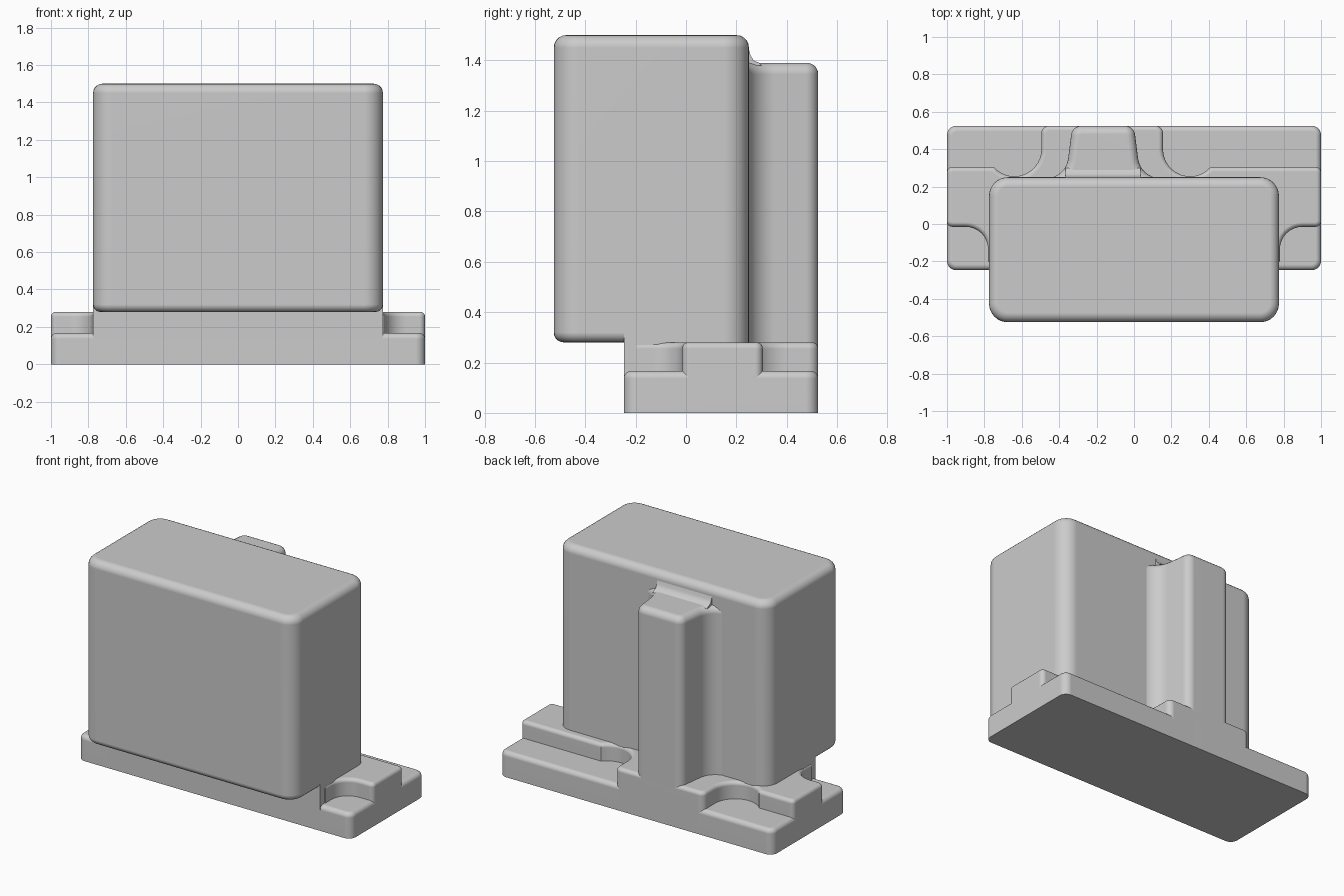
import bpy, bmesh
from math import cos, sin, radians
from mathutils import Vector, Matrix

cube = bpy.data.objects.get("Cube")
if cube:
    bpy.data.objects.remove(cube, do_unlink=True)

grey = bpy.data.materials.new("plain_grey")
grey.use_nodes = True
grey.diffuse_color = (0.6, 0.6, 0.6, 1)
grey.node_tree.nodes["Principled BSDF"].inputs["Base Color"].default_value = grey.diffuse_color


def rounded(points, steps=8):
    """Turn (x, y, radius) corners into a rounded outline."""
    out = []
    for i, (x, y, r) in enumerate(points):
        p = Vector((x, y))
        if r == 0:
            out.append(p)
            continue
        a = (Vector(points[i - 1][:2]) - p).normalized()
        b = (Vector(points[(i + 1) % len(points)][:2]) - p).normalized()
        half = a.angle(b) / 2
        sine = sin(half)
        centre = p + (a + b).normalized() * r / sine
        cut = r * cos(half) / sine
        start = (p + a * cut - centre).normalized()
        end = (p + b * cut - centre).normalized()
        for k in range(steps + 1):
            t = k / steps
            out.append(centre + start.slerp(end, t).normalized() * r)
    return out


def arc(cx, cy, r, a0, a1, steps=14):
    angles = [radians(a0 + (a1 - a0) * k / steps) for k in range(steps + 1)]
    return [(cx + r * cos(a), cy + r * sin(a), 0) for a in angles]


def prism(name, points, z0, z1, top=0, bottom=0, matrix=None):
    """Extrude an outline upward and round its top and bottom rims."""
    bm = bmesh.new()
    face = bm.faces.new([bm.verts.new((p.x, p.y, z0)) for p in rounded(points)])
    grown = bmesh.ops.extrude_face_region(bm, geom=[face], use_keep_orig=True)["geom"]
    bmesh.ops.translate(bm, vec=(0, 0, z1 - z0),
                        verts=[g for g in grown if isinstance(g, bmesh.types.BMVert)])
    bmesh.ops.recalc_face_normals(bm, faces=bm.faces)
    for z, width in ((z1, top), (z0, bottom)):
        if width:
            rim = [e for e in bm.edges if all(abs(v.co.z - z) < 1e-5 for v in e.verts)]
            bmesh.ops.bevel(bm, geom=rim, offset=width, segments=5, profile=0.5,
                            affect='EDGES', clamp_overlap=True)
    if matrix:
        bm.transform(matrix)
    mesh = bpy.data.meshes.new(name)
    bm.to_mesh(mesh)
    bm.free()
    mesh.materials.append(grey)
    obj = bpy.data.objects.new(name, mesh)
    bpy.context.collection.objects.link(obj)
    bpy.ops.object.select_all(action='DESELECT')
    obj.select_set(True)
    bpy.context.view_layer.objects.active = obj
    bpy.ops.object.shade_smooth_by_angle(angle=radians(35))
    obj.modifiers.new("flat_sides", 'WEIGHTED_NORMAL').keep_sharp = True


def block(x, y0, y1, front, back):
    return [(-x, y0, front), (x, y0, front), (x, y1, back), (-x, y1, back)]


FRONT, BACK, WALL = -0.247, 0.525, 0.25

# Flat base plate
prism("base_plate", block(1, FRONT, BACK, 0.05, 0.05), 0, 0.167, top=0.03)

# Raised step with rounded bites and a rear rib
step = [(-1, -0.015, 0.03), (-0.78, -0.015, 0.12), (-0.78, -0.2, 0),
        (0.78, -0.2, 0), (0.78, -0.015, 0.12), (1, -0.015, 0.03), (1, 0.305, 0.03)]
step += arc(0.3, 0.4, 0.145, -41, -180)
step += [(0.155, BACK, 0.04), (-0.495, BACK, 0.04)]
step += arc(-0.64, 0.4, 0.145, 0, -139)
step += [(-1, 0.305, 0.03)]
prism("raised_step", step, 0, 0.28, top=0.025)

# Neck under the housing, then the large rounded housing
prism("neck", block(0.775, FRONT, WALL, 0, 0.1), 0, 0.4)
prism("housing", block(0.775, -0.525, WALL, 0.1, 0.1), 0.28, 1.5, top=0.05, bottom=0.04)

# Rear column flaring into the housing
mid = -0.165
half = [(0.36, 0.15, 0), (0.36, 0.245, 0), (0.2, 0.245, 0.12), (0.165, BACK, 0.055)]
column = [(mid + x, y, r) for x, y, r in half]
column += [(mid - x, y, r) for x, y, r in reversed(half)]
prism("rear_column", column, 0, 1.39, top=0.045)

# Small cove blending the column top into the housing
cove = [(0.2, 1.38, 0), (0.3, 1.38, 0), (0.29, 1.39, 0), (0.268, 1.4, 0),
        (0.256, 1.42, 0), (0.248, 1.45, 0), (0.2, 1.45, 0)]
to_yz = Matrix(((0, 0, 1, mid), (1, 0, 0, 0), (0, 1, 0, 0), (0, 0, 0, 1)))
prism("column_cove", cove, -0.2, 0.2, matrix=to_yz)
